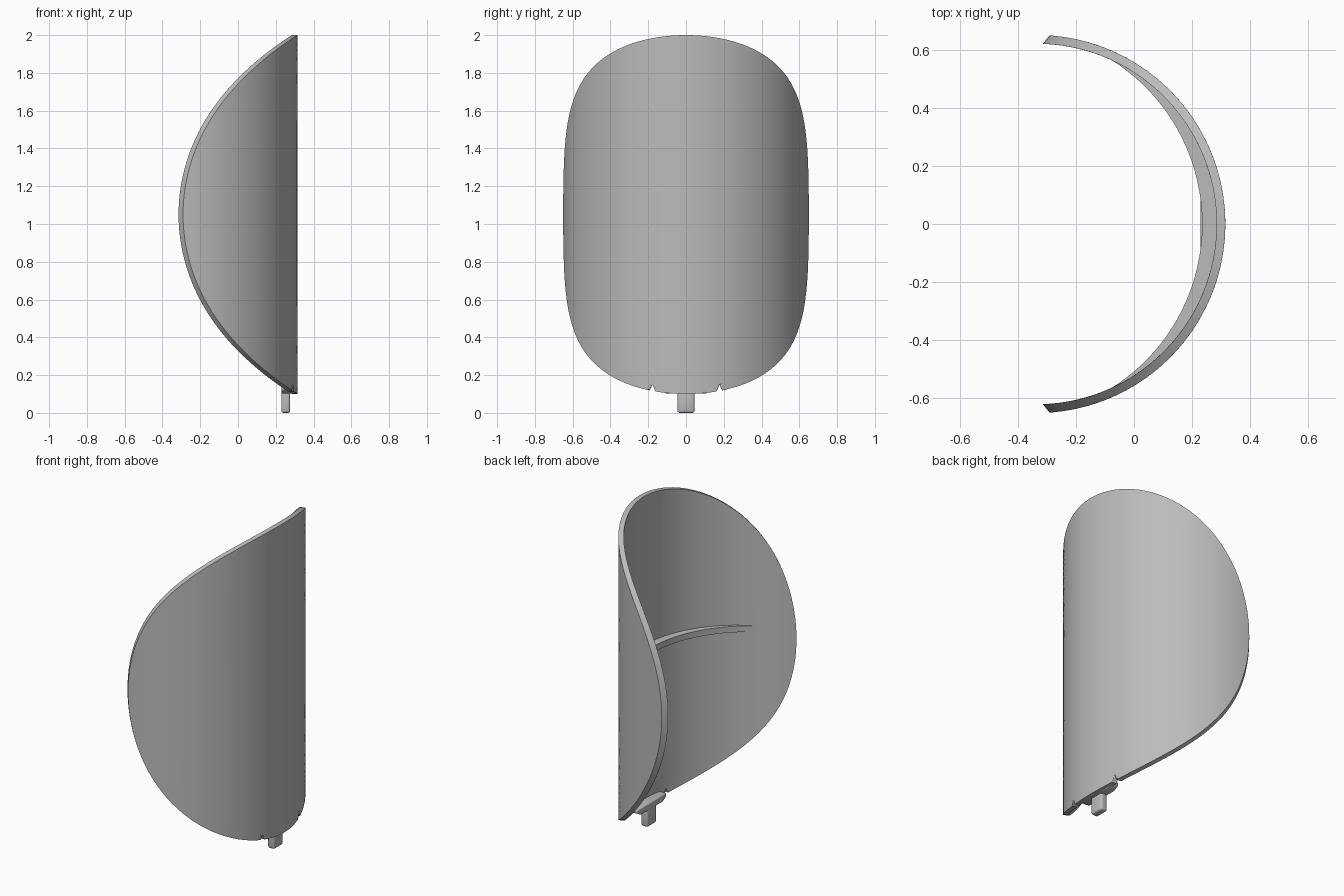
import bpy, bmesh, math
from mathutils import Vector

cube = bpy.data.objects.get("Cube")
if cube:
    bpy.data.objects.remove(cube, do_unlink=True)

grey = bpy.data.materials.new("plain grey")
grey.use_nodes = True
colour = (0.5, 0.5, 0.5, 1)
grey.diffuse_color = colour
grey.node_tree.nodes["Principled BSDF"].inputs["Base Color"].default_value = colour

AXIS_X = -0.337            # centre of the curved wall
R_OUT, R_IN = 0.652, 0.622
MID_Z, HALF_Z = 1.05, 0.95


def finish(name, bm, bevel=0):
    bmesh.ops.remove_doubles(bm, verts=bm.verts, dist=1e-5)
    bmesh.ops.recalc_face_normals(bm, faces=bm.faces)
    mesh = bpy.data.meshes.new(name)
    bm.to_mesh(mesh)
    bm.free()
    mesh.materials.append(grey)
    obj = bpy.data.objects.new(name, mesh)
    bpy.context.collection.objects.link(obj)
    bpy.ops.object.select_all(action='DESELECT')
    obj.select_set(True)
    bpy.context.view_layer.objects.active = obj
    if bevel:
        mod = obj.modifiers.new("Bevel", 'BEVEL')
        mod.width, mod.segments = bevel, 3
        bpy.ops.object.modifier_apply(modifier=mod.name)
    bpy.ops.object.shade_smooth_by_angle(angle=math.radians(30))
    return obj


def prism(bm, points, offset):
    """Extrude a closed outline by an offset."""
    face = bm.faces.new([bm.verts.new(p) for p in points])
    ext = bmesh.ops.extrude_face_region(bm, geom=[face], use_keep_orig=True)
    moved = [g for g in ext["geom"] if isinstance(g, bmesh.types.BMVert)]
    bmesh.ops.translate(bm, verts=moved, vec=offset)


# Curved shell: an ellipse wrapped round an upright cylinder
ROWS, COLS = 72, 56
bm = bmesh.new()
layers = []
for radius, spread in ((R_OUT, 1.5), (R_IN, 1.535)):
    grid = []
    for i in range(ROWS + 1):
        phi = math.pi * (i / ROWS - 0.5)
        z = MID_Z + HALF_Z * math.sin(phi)
        width = spread * math.cos(phi)
        angles = [width * (2 * j / COLS - 1) for j in range(COLS + 1)]
        grid.append([bm.verts.new((AXIS_X + radius * math.cos(a),
                                   radius * math.sin(a), z)) for a in angles])
    for lower, upper in zip(grid, grid[1:]):
        for j in range(COLS):
            bm.faces.new((lower[j], lower[j + 1], upper[j + 1], upper[j]))
    layers.append(grid)
outer, inner = layers
for i in range(ROWS):       # rim joining the two skins
    for j in (0, COLS):
        bm.faces.new((outer[i][j], outer[i + 1][j], inner[i + 1][j], inner[i][j]))
bmesh.ops.dissolve_degenerate(bm, dist=1e-5, edges=bm.edges)
shell = finish("curved_shell", bm)

# Small notches in the lower rim
bm = bmesh.new()
for s in (-1, 1):
    prism(bm, [(0.1, s * y, z) for y, z in ((0.152, 0.09), (0.178, 0.15), (0.203, 0.09))],
          Vector((0.4, 0, 0)))
cutter = finish("notch_cutter", bm)
cutter.hide_render = True
mod = shell.modifiers.new("Notches", 'BOOLEAN')
mod.operation, mod.solver, mod.object = 'DIFFERENCE', 'EXACT', cutter
bpy.context.view_layer.objects.active = shell
bpy.ops.object.modifier_apply(modifier=mod.name)
bpy.data.objects.remove(cutter, do_unlink=True)

# Crescent rib across the inside, fading into the wall at both ends
STEPS = 48
RIB_R, RIB_X = 0.668, -0.433
wall, edge = [], []
for k in range(STEPS + 1):
    y = 0.59 * math.sin(math.pi / 2 * (2 * k / STEPS - 1))
    wall.append((AXIS_X + math.sqrt((R_IN + 0.008) ** 2 - y * y), y, 1.05))
    edge.append((RIB_X + math.sqrt(RIB_R ** 2 - y * y), y, 1.05))
bm = bmesh.new()
prism(bm, wall + edge[::-1], Vector((0, 0, 0.037)))
finish("inner_rib", bm)

# Two round studs set in the rib
for side, y in (("left", 0.042), ("right", -0.042)):
    bm = bmesh.new()
    bmesh.ops.create_cone(bm, cap_ends=True, segments=24, radius1=0.017,
                          radius2=0.017, depth=0.03)
    bmesh.ops.translate(bm, verts=bm.verts, vec=(0.257, y, 1.074))
    finish("rib_stud_" + side, bm)

# Mounting foot with tapered ends, and the peg below it
bm = bmesh.new()
foot = [(-0.14, 0.145), (-0.14, 0.122), (-0.105, 0.102),
        (0.105, 0.102), (0.14, 0.122), (0.14, 0.145)]
prism(bm, [(0.229, y, z) for y, z in foot], Vector((0.062, 0, 0)))
finish("mounting_foot", bm, 0.008)

bm = bmesh.new()
prism(bm, [(x, y, 0) for x, y in ((0.23, -0.045), (0.276, -0.045),
                                  (0.276, 0.045), (0.23, 0.045))], Vector((0, 0, 0.13)))
finish("mounting_peg", bm, 0.012)
